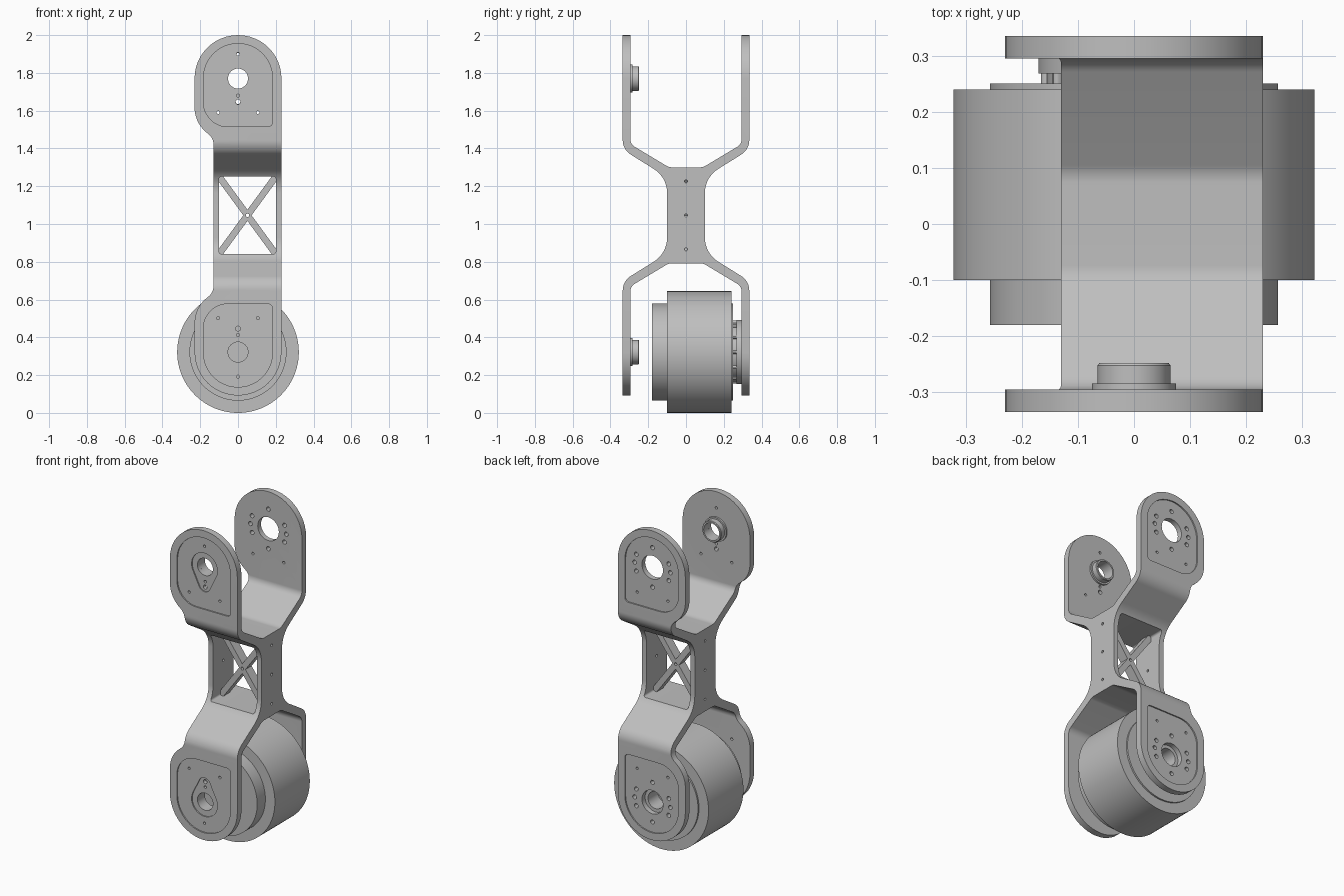
import bpy, bmesh, math
from mathutils import Vector

if "Cube" in bpy.data.objects:
    bpy.data.objects.remove(bpy.data.objects["Cube"])

MID = 1.046        # height of the mirror plane between the two forks
PIVOT = 0.724      # distance of each pivot from that plane

grey = bpy.data.materials.new("brushed grey")
grey.use_nodes = True
grey.diffuse_color = (0.52, 0.52, 0.52, 1)
grey.node_tree.nodes["Principled BSDF"].inputs["Base Color"].default_value = grey.diffuse_color


def finish(name, bm):
    bmesh.ops.recalc_face_normals(bm, faces=bm.faces)
    mesh = bpy.data.meshes.new(name)
    bm.to_mesh(mesh)
    bm.free()
    mesh.materials.append(grey)
    ob = bpy.data.objects.new(name, mesh)
    bpy.context.collection.objects.link(ob)
    return ob


def prisms(name, parts, axis="y"):
    """Extrude each (outline, start, end) along the axis into one object."""
    bm = bmesh.new()
    for outline, a, b in parts:
        rings = []
        for d in (a, b):
            rings.append([bm.verts.new((u, d, MID + v) if axis == "y" else (d, u, MID + v))
                          for u, v in outline])
        bm.faces.new(rings[0])
        bm.faces.new(rings[1][::-1])
        n = len(outline)
        for i in range(n):
            j = (i + 1) % n
            bm.faces.new((rings[0][i], rings[0][j], rings[1][j], rings[1][i]))
    return finish(name, bm)


def lathe(name, profile, z, n=72):
    """Turn (radius, y) points around a y axis at height z."""
    bm = bmesh.new()
    rings = []
    for i in range(n):
        t = math.tau * i / n
        rings.append([bm.verts.new((r * math.cos(t), y, z + r * math.sin(t))) for r, y in profile])
    for i in range(n):
        p, q = rings[i], rings[(i + 1) % n]
        for k in range(len(profile) - 1):
            bm.faces.new((p[k], p[k + 1], q[k + 1], q[k]))
    bmesh.ops.remove_doubles(bm, verts=bm.verts, dist=1e-5)
    return finish(name, bm)


def rounded(points, steps=12):
    """Polygon of (u, v, fillet radius) corners with the fillets drawn in."""
    out = []
    for i, (u, v, r) in enumerate(points):
        p = Vector((u, v))
        if r == 0:
            out.append((u, v))
            continue
        a = (Vector(points[i - 1][:2]) - p).normalized()
        b = (Vector(points[(i + 1) % len(points)][:2]) - p).normalized()
        half = a.angle(b) / 2
        centre = p + (a + b).normalized() * (r / math.sin(half))
        s = p + a * (r / math.tan(half)) - centre
        e = p + b * (r / math.tan(half)) - centre
        sweep = math.pi - 2 * half
        for k in range(steps + 1):
            f = k / steps
            d = (s * math.sin((1 - f) * sweep) + e * math.sin(f * sweep)) / math.sin(sweep)
            out.append(tuple(centre + d))
    return out


def circle(u, v, r, n=20):
    return [(u + r * math.cos(math.tau * i / n), v + r * math.sin(math.tau * i / n)) for i in range(n)]


def flip(outline, s):
    return [(u, s * v) for u, v in outline]


def boolean(ob, other, operation):
    mod = ob.modifiers.new("cut", "BOOLEAN")
    mod.operation = operation
    mod.solver = "EXACT"
    mod.object = other
    bpy.context.view_layer.objects.active = ob
    bpy.ops.object.modifier_apply(modifier=mod.name)
    bpy.data.objects.remove(other)


# Frame: double-fork side profile trimmed by the front outline
q = [(.09, .254, .06), (.295, .377, .05), (.295, 1, 0), (.335, 1, 0), (.335, .348, .09), (.10, .2015, .15)]
side = (q + [(y, -z, r) for y, z, r in q[::-1]]
        + [(-y, -z, r) for y, z, r in q] + [(-y, z, r) for y, z, r in q[::-1]])
half = [(.23, .954, .2295), (-.23, .954, .2295), (-.23, .489, .17), (-.13, .409, .07)]
front = half + [(x, -z, r) for x, z, r in half[::-1]]
frame = prisms("frame", [(rounded(side), -.3, .3)], "x")
boolean(frame, prisms("outline", [(rounded(front), -.5, .5)]), "INTERSECT")

# Shallow pockets on the outer faces and a drop-shaped recess on the front ones
pocket = rounded([(.183, .909, .1825), (-.183, .909, .1825), (-.183, .469, .13), (.183, .469, .025)])
R1, R2, DROP = .088, .04, .11
lean = math.asin((R1 - R2) / DROP)
tear = []
for k in range(33):
    t = -lean + (math.pi + 2 * lean) * k / 32
    tear.append((R1 * math.cos(t), PIVOT + R1 * math.sin(t)))
for k in range(17):
    t = math.pi + lean + (math.pi - 2 * lean) * k / 16
    tear.append((R2 * math.cos(t), PIVOT - DROP + R2 * math.sin(t)))

pockets, drops, holes = [], [], []
for s in (1, -1):
    pockets += [(flip(pocket, s), -.4, -.327), (flip(pocket, s), .327, .4)]
    drops.append((flip(tear, s), -.4, -.32))
    # Pivot bores
    holes += [(circle(0, s * PIVOT, .053, 40), -.4, -.25), (circle(0, s * PIVOT, .072, 40), .25, .4)]
    # Pin holes shared by both plates
    for x, z in ((-.105, .544), (.105, .544), (0, .854)):
        if z < .8:
            holes.append((circle(x, s * z, .008), .25, .4))
        holes.append((circle(x, s * z, .008), -.4, -.25))
    holes += [(circle(0, s * .634, .008), -.4, -.25), (circle(0, s * .6, .013), -.4, -.25)]
    # Bolt circle on the rear plate
    for deg in (90, 270, 0, 25, -25, 180, 155, 205):
        t = math.radians(deg)
        holes.append((circle(.122 * math.cos(t), s * PIVOT + .122 * math.sin(t), .013), .25, .4))

# Window through the web
holes.append((rounded([(.2, .205, .012), (-.1, .205, .012), (-.1, -.205, .012), (.2, -.205, .012)]), -.4, .4))
boolean(frame, prisms("pockets", pockets), "DIFFERENCE")
boolean(frame, prisms("drops", drops), "DIFFERENCE")
boolean(frame, prisms("holes", holes), "DIFFERENCE")
boolean(frame, prisms("web_holes", [(circle(0, z, .008), -.3, .3) for z in (-.18, 0, .18)], "x"), "DIFFERENCE")


# Cross brace in the window
def bar(name, s):
    along = Vector((.3 * s, .41)).normalized()
    across = Vector((-along.y, along.x)) * .0175
    along *= .262
    c = Vector((.05, 0))
    corners = [c + along + across, c - along + across, c - along - across, c + along - across]
    return prisms(name, [([tuple(p) for p in corners], -.03, .03)])


brace = bar("cross_brace", 1)
boolean(brace, bar("second_bar", -1), "UNION")
boolean(brace, prisms("brace_hole", [(circle(.05, 0, .009), -.1, .1)]), "DIFFERENCE")

# Bearing rings on the inside of the front plates
ring = [(.053, -.297), (.075, -.297), (.075, -.284), (.065, -.284), (.065, -.252), (.062, -.248),
        (.053, -.248), (.053, -.297)]
rings = [lathe(n, ring, MID + s * PIVOT, 48) for n, s in (("upper_bearing", 1), ("lower_bearing", -1))]

# Motor drum with its output disc
drum = lathe("motor_drum", [(0, -.18), (.257, -.18), (.257, -.10), (.322, -.10), (.322, .24), (.257, .24),
                            (.257, .25), (.155, .25), (.155, .268), (.17, .268), (.17, .296), (.052, .296),
                            (.052, .2), (0, .2)], MID - PIVOT, 96)
bolts = []
for k in range(12):
    t = math.tau * k / 12
    bolts.append((circle(.157 * math.cos(t), -PIVOT + .157 * math.sin(t), .009, 12), .249, .269))
bolts = prisms("drum_bolts", bolts)

# Smooth the curves, keep the edges
bpy.ops.object.select_all(action="DESELECT")
for ob in [frame, brace, drum, bolts] + rings:
    ob.select_set(True)
    bpy.context.view_layer.objects.active = ob
bpy.ops.object.shade_smooth_by_angle(angle=math.radians(30))
